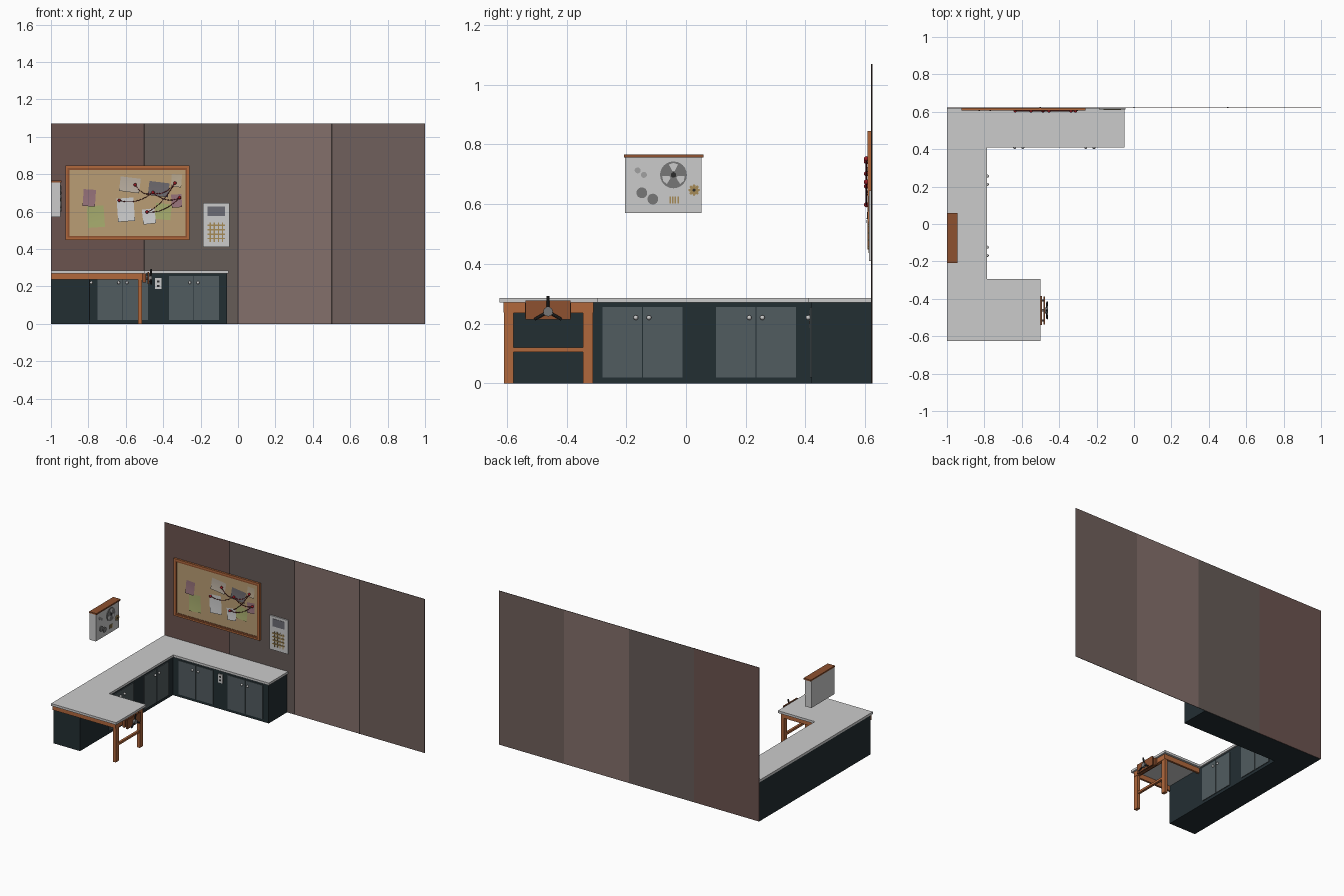
import bpy, bmesh
from math import sin, cos, pi, radians
from mathutils import Matrix, Vector

if "Cube" in bpy.data.objects:
    bpy.data.objects.remove(bpy.data.objects["Cube"])

mats = {}
def mat(hexcol):
    if hexcol not in mats:
        m = bpy.data.materials.new("colour_" + hexcol)
        rgb = [(int(hexcol[i:i + 2], 16) / 255) ** 2.2 for i in (0, 2, 4)]
        m.diffuse_color = (*rgb, 1)
        m.use_nodes = True
        m.node_tree.nodes["Principled BSDF"].inputs["Base Color"].default_value = m.diffuse_color
        mats[hexcol] = m
    return mats[hexcol]

DARK, DOOR, WOOD, BROWN = "273236", "525c60", "b0683f", "8c5233"
GOLD, STEEL, RED, BLACK = "a58a58", "777777", "a02028", "303030"

def finish(name, bm, col):
    me = bpy.data.meshes.new(name)
    bm.to_mesh(me)
    bm.free()
    if col:
        me.materials.append(mat(col))
    ob = bpy.data.objects.new(name, me)
    bpy.context.collection.objects.link(ob)
    return ob

def box(name, x0, x1, y0, y1, z0, z1, col=None):
    bm = bmesh.new()
    bmesh.ops.create_cube(bm, size=1)
    bmesh.ops.scale(bm, vec=(x1 - x0, y1 - y0, z1 - z0), verts=bm.verts)
    bmesh.ops.translate(bm, vec=((x0 + x1) / 2, (y0 + y1) / 2, (z0 + z1) / 2), verts=bm.verts)
    return finish(name, bm, col)

def prism(name, base, offset, col=None):
    """Extrude a flat outline of 3D points by an offset."""
    bm = bmesh.new()
    face = bm.faces.new([bm.verts.new(p) for p in base])
    new = bmesh.ops.extrude_face_region(bm, geom=[face], use_keep_orig=True)["geom"]
    bmesh.ops.translate(bm, vec=offset, verts=[v for v in new if isinstance(v, bmesh.types.BMVert)])
    bmesh.ops.recalc_face_normals(bm, faces=bm.faces)
    return finish(name, bm, col)

def rod(name, a, b, r, col=None, sides=16):
    a, b = Vector(a), Vector(b)
    bm = bmesh.new()
    rot = (b - a).to_track_quat('Z', 'Y').to_matrix().to_4x4()
    bmesh.ops.create_cone(bm, cap_ends=True, segments=sides, radius1=r, radius2=r,
                          depth=(b - a).length, matrix=Matrix.Translation((a + b) / 2) @ rot)
    return finish(name, bm, col)

def ball(name, p, r, col=None):
    bm = bmesh.new()
    bmesh.ops.create_uvsphere(bm, u_segments=12, v_segments=8, radius=r, matrix=Matrix.Translation(p))
    for f in bm.faces:
        f.smooth = True
    return finish(name, bm, col)

# Back wall: four panels with dark seams
for i, c in enumerate(("6b5450", "665c58", "836f6b", "6f605c")):
    x = -1 + i * 0.5
    box("wall_panel", x, x + 0.5, 0.622, 0.625, 0, 1.07, c)
    if i:
        box("wall_seam", x - 0.004, x + 0.004, 0.6205, 0.622, 0, 1.07, "3c3432")

# C-shaped worktop and L-shaped cabinet run
top = [(-1, -.625), (-.5, -.625), (-.5, -.295), (-.785, -.295), (-.785, .41),
       (-.05, .41), (-.05, .621), (-1, .621)]
prism("worktop", [(x, y, 0.27) for x, y in top], (0, 0, 0.016))
run = [(-1, -.6), (-.795, -.6), (-.795, .42), (-.058, .42), (-.058, .621), (-1, .621)]
prism("cabinet_body", [(x, y, 0) for x, y in run], (0, 0, 0.27), DARK)

# Door pairs with knobs, on the left run (facing +x) and back run (facing -y)
for along_y, start in ((True, -.28), (True, .10), (False, -.75), (False, -.37)):
    for k in (0, 1):
        a = start + k * 0.136
        b = a + 0.132
        knob = b - 0.02 if k == 0 else a + 0.02
        if along_y:
            box("cabinet_door", -.797, -.79, a, b, .02, .255, DOOR)
            ball("door_knob", (-.784, knob, .22), .008)
        else:
            box("cabinet_door", a, b, .415, .422, .02, .255, DOOR)
            ball("door_knob", (knob, .409, .22), .008)

# Wall socket on the back cabinets
box("socket_plate", -.445, -.41, .414, .421, .185, .245)
for z in (.203, .227):
    box("socket_slot", -.434, -.421, .4125, .4145, z - .005, z + .005, BLACK)

# Workbench end: legs, aprons and lower rail
for y0 in (-.61, -.345):
    box("bench_leg", -.535, -.513, y0, y0 + .033, 0, .27, WOOD)
box("front_apron", -1, -.513, -.612, -.598, .237, .27, WOOD)
box("inner_apron", -.795, -.513, -.324, -.31, .237, .27, WOOD)
box("end_apron", -.533, -.511, -.61, -.312, .235, .27, WOOD)
box("lower_rail", -.532, -.516, -.58, -.34, .105, .12, WOOD)

# Bench vice: two wooden jaws, screw, hub and three handles
box("vice_back_jaw", -.511, -.493, -.54, -.385, .22, .27, BROWN)
box("vice_front_jaw", -.483, -.475, -.538, -.387, .213, .277, BROWN)
for y in (-.515, -.41):
    rod("vice_guide", (-.505, y, .24), (-.476, y, .24), .005, STEEL, 8)
rod("vice_screw", (-.505, -.462, .24), (-.463, -.462, .24), .007, STEEL)
rod("vice_hub", (-.475, -.462, .24), (-.461, -.462, .24), .016, STEEL)
for i in range(3):
    t = pi / 2 + i * 2 * pi / 3
    rod("vice_handle", (-.468, -.462, .24),
        (-.464, -.462 + .052 * cos(t), .24 + .052 * sin(t)), .005, BLACK, 8)

# Wall-hung tape machine with wooden lid
box("recorder_body", -1, -.95, -.205, .052, .57, .757)
box("recorder_lid", -1, -.944, -.208, .058, .756, .766, BROWN)
def dial(name, y, z, r, col, h=.005):
    return rod(name, (-.951, y, z), (-.95 + h, y, z), r, col, 24)
dial("reel", -.042, .698, .045, STEEL, .004)
for i in range(3):
    t0 = pi / 2 + i * 2 * pi / 3
    pts = [(r, t0 + s * w) for r, w, s in ((.014, .3, -1), (.038, .42, -1), (.04, 0, 0),
                                           (.038, .42, 1), (.014, .3, 1))]
    prism("reel_window", [(-.9465, -.042 + r * cos(t), .698 + r * sin(t)) for r, t in pts],
          (.0015, 0, 0))
dial("reel_hub", -.042, .698, .009, BLACK, .006)
for y, z in ((-.148, .638), (-.111, .617)):
    dial("large_dial", y, z, .018, STEEL)
for y, z in ((-.162, .713), (-.141, .698)):
    dial("small_dial", y, z, .01, "a0a0a0", .003)
dial("brass_wheel", .027, .647, .014, GOLD)
for i in range(8):
    t = i * pi / 4
    dial("brass_tooth", .027 + .015 * cos(t), .647 + .015 * sin(t), .0045, GOLD)
dial("brass_wheel_hub", .027, .647, .005, BLACK, .007)
for i in range(4):
    y = -.056 + i * .009
    box("brass_vent", -.951, -.947, y, y + .005, .602, .626, GOLD)

# Pin board: cork sheet in a stepped wooden frame
box("cork_sheet", -.915, -.265, .615, .6215, .455, .84, "b89c74")
def frame(name, x0, x1, z0, z1, w, y, col):
    for a, b, c, d in ((x0, x1, z0, z0 + w), (x0, x1, z1 - w, z1),
                       (x0, x0 + w, z0 + w, z1 - w), (x1 - w, x1, z0 + w, z1 - w)):
        box(name, a, b, y, .6215, c, d, col)
frame("board_frame_outer", -.923, -.26, .448, .845, .012, .608, WOOD)
frame("board_frame_inner", -.911, -.272, .46, .833, .01, .6115, BROWN)

# Curled papers: centre x, centre z, width, height, tilt, depth, colour
def paper(cx, cz, w, h, tilt, y, col):
    bm = bmesh.new()
    bmesh.ops.create_grid(bm, x_segments=4, y_segments=4, size=.5)
    t = radians(tilt)
    for v in bm.verts:
        u, s = v.co.x * w, v.co.y * h
        curl = .006 * (.5 - v.co.y) ** 2 + .003 * v.co.x ** 2
        v.co = (cx + u * cos(t) - s * sin(t), y - curl, cz + u * sin(t) + s * cos(t))
        # grid faces end up facing -y
    for f in bm.faces:
        f.smooth = True
    finish("pinned_paper", bm, col)
for p in ((-.76, .573, .09, .115, 4, .6145, "a3a86c"), (-.40, .60, .085, .085, -6, .6145, "a3a86c"),
          (-.795, .673, .066, .09, -4, .612, "937078"), (-.578, .743, .108, .078, -7, .612, "b5aa9c"),
          (-.424, .72, .108, .075, -7, .611, "6c686c"), (-.329, .765, .055, .068, -4, .612, "b5a58c"),
          (-.328, .657, .055, .07, 4, .612, "937078"), (-.60, .61, .09, .125, 4, .612, "c4c4c8"),
          (-.476, .574, .068, .08, 7, .611, "c4c4c8")):
    paper(*p)

# Red pins and sagging strings between them
pins = [(-.635, .66), (-.55, .743), (-.455, .702), (-.337, .752), (-.487, .598), (-.312, .674)]
for x, z in pins:
    rod("pin_shaft", (x, .612, z), (x, .604, z), .003, RED, 8)
    ball("pin_head", (x, .604, z), .0085, RED)
for i, j in ((0, 2), (1, 2), (2, 3), (4, 3), (2, 5), (4, 5)):
    cu = bpy.data.curves.new("string", 'CURVE')
    cu.dimensions = '3D'
    cu.bevel_depth = .002
    cu.bevel_resolution = 1
    sp = cu.splines.new('POLY')
    sp.points.add(8)
    for k, pt in enumerate(sp.points):
        f = k / 8
        (xa, za), (xb, zb) = pins[i], pins[j]
        pt.co = (xa + (xb - xa) * f, .604, za + (zb - za) * f - .1 * f * (1 - f), 1)
    cu.materials.append(mat("6e2024"))
    bpy.context.collection.objects.link(bpy.data.objects.new("string", cu))

# Wall keypad unit: body, screen and brass key lattice
box("keypad_body", -.186, -.045, .613, .6215, .41, .645)
box("keypad_screen", -.163, -.07, .611, .614, .575, .628, "6c6c74")
for i in range(4):
    x, z = -.152 + i * .022, .452 + i * .024
    box("keypad_bar_upright", x, x + .007, .6105, .614, .436, .542, GOLD)
    box("keypad_bar_cross", -.163, -.07, .609, .614, z, z + .007, GOLD)
